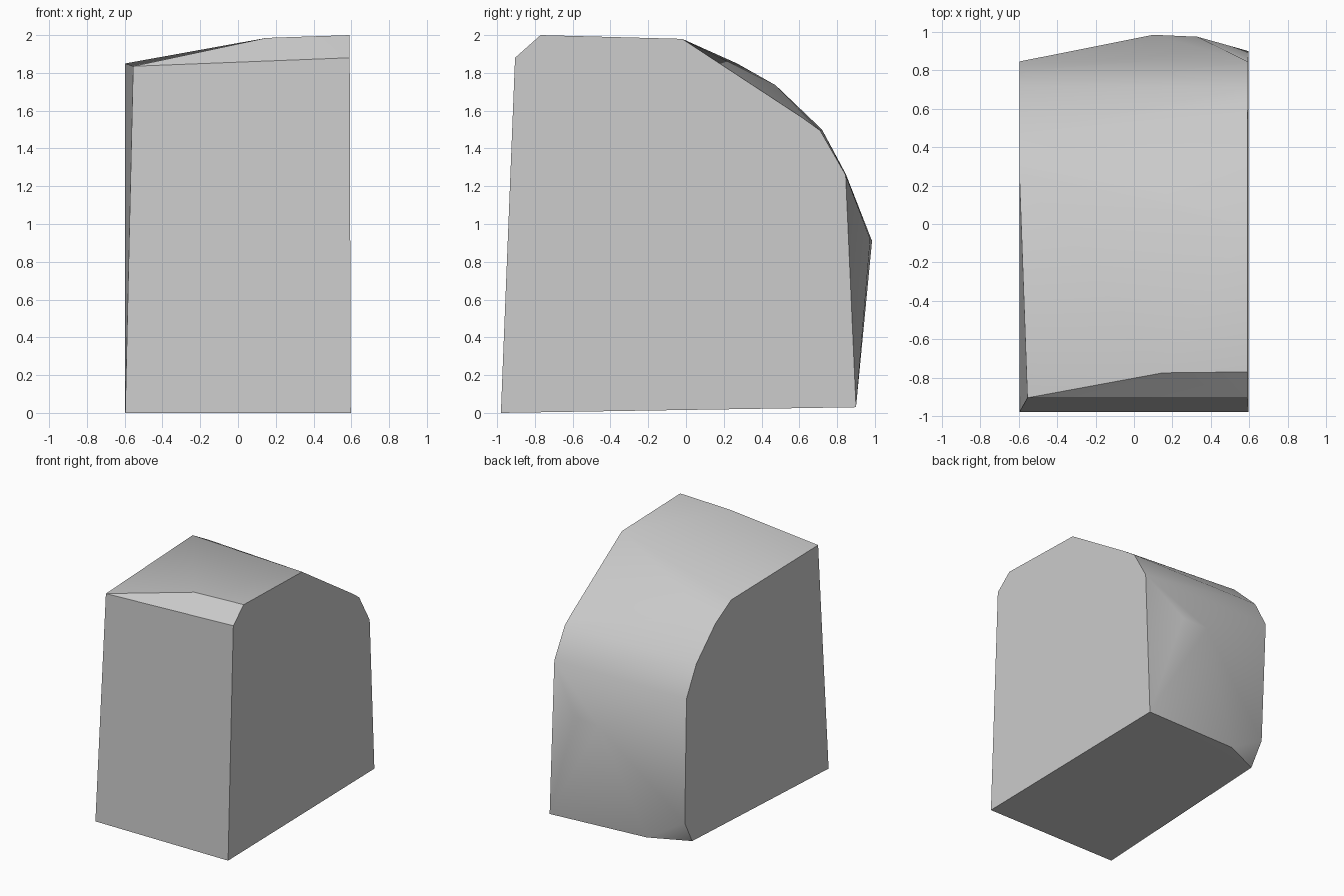
import bpy, bmesh, math

cube = bpy.data.objects.get("Cube")
if cube:
    bpy.data.objects.remove(cube, do_unlink=True)

# One plain stone grey for the whole block
grey = bpy.data.materials.new("stone_grey")
grey.use_nodes = True
colour = (0.6, 0.6, 0.6, 1)
grey.diffuse_color = colour
grey.node_tree.nodes["Principled BSDF"].inputs["Base Color"].default_value = colour

# Flat left wall: its outline as (y, z)
left_wall = [(-0.98, 0), (-0.905, 1.88), (-0.77, 2), (-0.02, 1.98),
             (0.62, 1.56), (0.71, 1.495), (0.845, 1.26), (0.9, 0.03)]
# Right wall: rounded upper back, as (y, z)
right_wall = [(-0.98, 0), (0.27, 1.85), (0.474, 1.735), (0.72, 1.5), (0.846, 1.265)]
# Corners between the walls: top front, bulging back, worn lower back
corners = [(-0.555, -0.905, 1.835), (0.15, -0.775, 1.985),
           (0.1, 0.985, 0.91), (0.33, 0.975, 0.92),
           (-0.57, 0.83, 0.24), (-0.56, 0.72, 0.05), (-0.25, 0.86, 0.05)]

# Left wall leans in very slightly towards the top
points = [(0.597 - 0.003 * z, y, z) for y, z in left_wall]
points += [(-0.597, y, z) for y, z in right_wall] + corners

# Wrap the corners in a convex skin
bm = bmesh.new()
for p in points:
    bm.verts.new(p)
bmesh.ops.convex_hull(bm, input=bm.verts[:])
bmesh.ops.delete(bm, geom=[v for v in bm.verts if not v.link_faces], context='VERTS')
bmesh.ops.dissolve_limit(bm, angle_limit=math.radians(1), verts=bm.verts[:], edges=bm.edges[:])
bmesh.ops.recalc_face_normals(bm, faces=bm.faces[:])

mesh = bpy.data.meshes.new("rock_block")
bm.to_mesh(mesh)
bm.free()
mesh.materials.append(grey)
block = bpy.data.objects.new("rock_block", mesh)
bpy.context.collection.objects.link(block)

# Soft back and top, crisp edges elsewhere
bpy.context.view_layer.objects.active = block
block.select_set(True)
bpy.ops.object.shade_smooth_by_angle(angle=math.radians(30))
